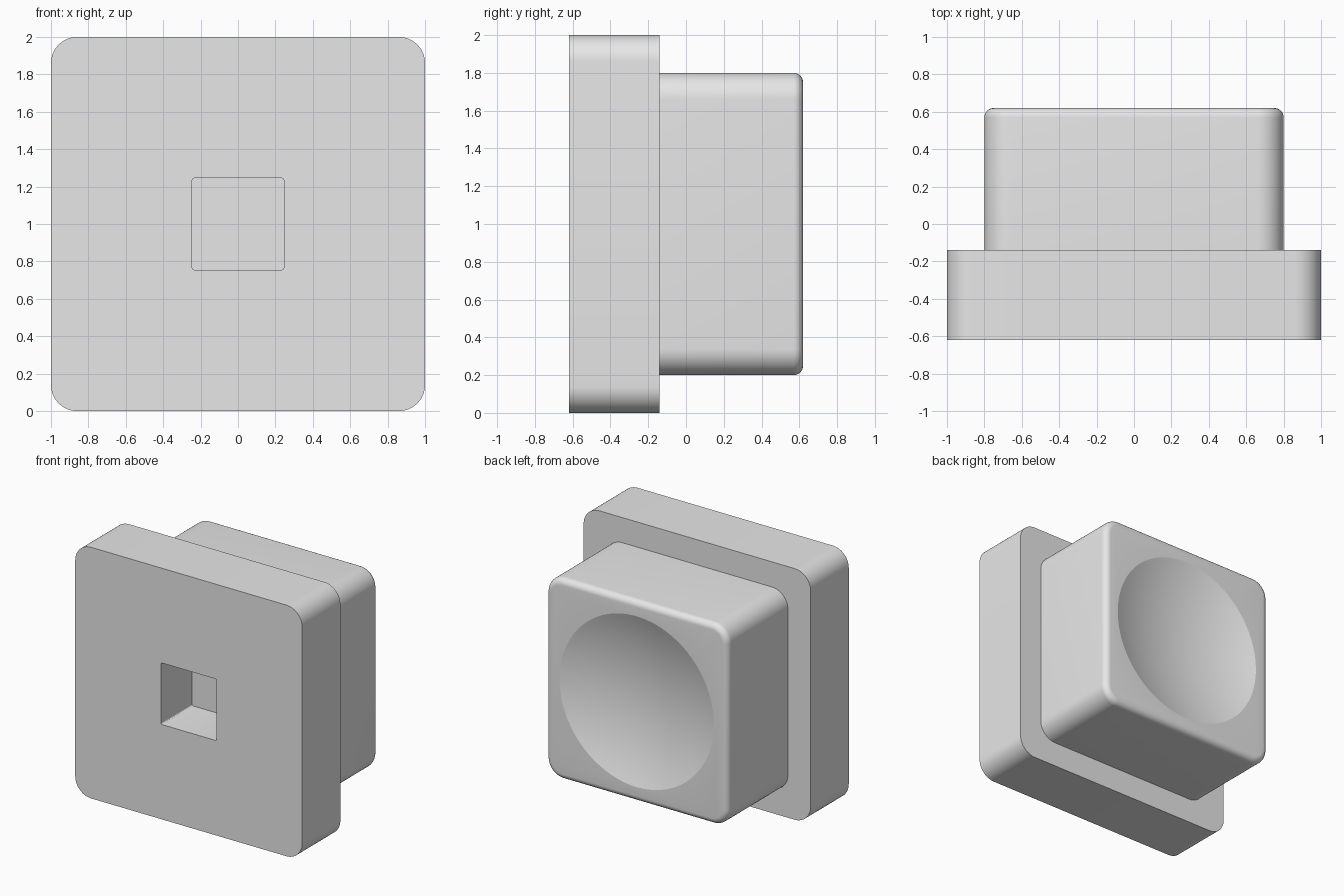
import bpy, bmesh, math
from mathutils import Matrix, Vector

cube = bpy.data.objects.get("Cube")
if cube:
    bpy.data.objects.remove(cube, do_unlink=True)

grey = bpy.data.materials.new("plain_grey")
grey.use_nodes = True
grey.diffuse_color = (0.8, 0.8, 0.8, 1)
grey.node_tree.nodes["Principled BSDF"].inputs["Base Color"].default_value = (0.8, 0.8, 0.8, 1)


def add_object(name, bm):
    bmesh.ops.recalc_face_normals(bm, faces=bm.faces)
    mesh = bpy.data.meshes.new(name)
    bm.to_mesh(mesh)
    bm.free()
    mesh.materials.append(grey)
    obj = bpy.data.objects.new(name, mesh)
    bpy.context.collection.objects.link(obj)
    return obj


def rounded_block(name, width, y0, y1, radius, segments, back_fillet=0):
    """Square block centred at z = 1 with rounded corners and optional back fillet."""
    bm = bmesh.new()
    place = Matrix.Translation((0, (y0 + y1) / 2, 1)) @ Matrix.Diagonal((width, y1 - y0, width, 1))
    bmesh.ops.create_cube(bm, size=1, matrix=place)
    corners = [e for e in bm.edges
               if abs(e.verts[0].co.y - e.verts[1].co.y) > 0.01]
    bmesh.ops.bevel(bm, geom=corners, offset=radius, segments=segments,
                    profile=0.5, affect='EDGES')
    if back_fillet:
        rim = [e for e in bm.edges if all(abs(v.co.y - y1) < 1e-4 for v in e.verts)]
        bmesh.ops.bevel(bm, geom=rim, offset=back_fillet, segments=8,
                        profile=0.5, affect='EDGES')
    return add_object(name, bm)


def dish_cutter(y_face, radius, depth):
    """Spherical lens whose surface meets the face in a circle of the given radius."""
    ball = (radius ** 2 + depth ** 2) / (2 * depth)
    centre_y = y_face - depth + ball
    reach = math.asin(radius / ball) * 1.25
    steps = 20
    bm = bmesh.new()
    profile = [bm.verts.new((ball * math.sin(reach * i / steps),
                             centre_y - ball * math.cos(reach * i / steps), 1))
               for i in range(steps + 1)]
    profile.append(bm.verts.new((0, y_face + 0.3, 1)))
    edges = [bm.edges.new(pair) for pair in zip(profile, profile[1:])]
    bmesh.ops.spin(bm, geom=profile + edges, cent=Vector((0, 0, 1)), axis=Vector((0, 1, 0)),
                   angle=math.tau, steps=96)
    bmesh.ops.remove_doubles(bm, verts=bm.verts, dist=1e-4)
    return add_object("dish_cutter", bm)


def cut(obj, cutter):
    mod = obj.modifiers.new("cut", 'BOOLEAN')
    mod.operation = 'DIFFERENCE'
    mod.solver = 'EXACT'
    mod.object = cutter
    cutter.hide_render = True
    bpy.context.view_layer.objects.active = obj
    bpy.ops.object.modifier_apply(modifier=mod.name)
    bpy.data.objects.remove(cutter, do_unlink=True)


# Front plate with a square socket
plate = rounded_block("front_plate", 2, -0.62, -0.14, 0.14, 12)
cut(plate, rounded_block("socket_cutter", 0.49, -0.8, -0.23, 0.01, 3))

# Back block with a shallow round dish
block = rounded_block("back_block", 1.6, -0.14, 0.62, 0.14, 12, back_fillet=0.05)
cut(block, dish_cutter(0.62, 0.68, 0.12))

# Smooth rounded corners, crisp edges elsewhere
for obj in (plate, block):
    bpy.ops.object.select_all(action='DESELECT')
    obj.select_set(True)
    bpy.context.view_layer.objects.active = obj
    bpy.ops.object.shade_smooth_by_angle(angle=math.radians(16))
